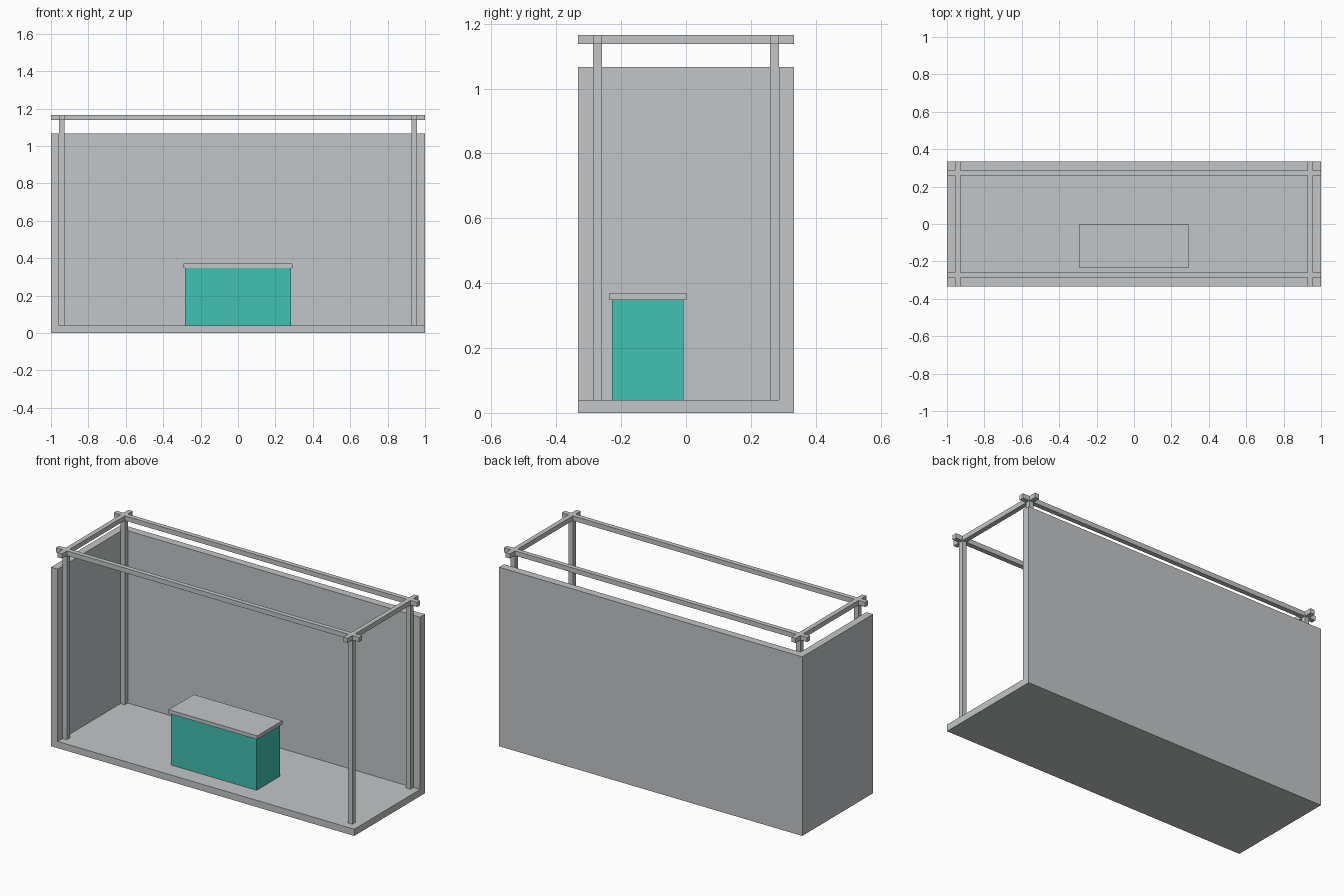
import bpy

cube = bpy.data.objects.get("Cube")
if cube:
    bpy.data.objects.remove(cube, do_unlink=True)


def material(name, rgb):
    mat = bpy.data.materials.new(name)
    mat.use_nodes = True
    mat.diffuse_color = (*rgb, 1)
    mat.node_tree.nodes["Principled BSDF"].inputs["Base Color"].default_value = (*rgb, 1)
    return mat


def box(name, mat, x, y, z):
    """Box spanning the given (low, high) range on each axis."""
    spans = (x, y, z)
    bpy.ops.mesh.primitive_cube_add(size=1, location=[(a + b) / 2 for a, b in spans])
    obj = bpy.context.object
    obj.name = name
    for v in obj.data.vertices:
        v.co = [c * (b - a) for c, (a, b) in zip(v.co, spans)]
    obj.data.materials.append(mat)
    return obj


grey = material("light grey", (0.54, 0.56, 0.57))
teal = material("teal", (0.052, 0.535, 0.455))

half_x, half_y = 1.0, 0.333
wall_x, wall_y = 0.956, 0.287   # inner wall faces
bar = 0.028                     # frame bar thickness
floor_top, wall_top = 0.04, 1.067
beam_low, beam_high = 1.138, 1.166

# Floor and the two walls
box("floor", grey, (-wall_x, half_x), (-half_y, wall_y), (0, floor_top))
box("back_wall", grey, (-half_x, half_x), (wall_y, half_y), (0, wall_top))
box("side_wall", grey, (-half_x, -wall_x), (-half_y, wall_y), (0, wall_top))


def bar_span(side, outer):
    return tuple(sorted((side * outer, side * (outer - bar))))


# Overhead frame: four posts and crossing beams
for sx, x_name in ((-1, "right"), (1, "left")):
    xs = bar_span(sx, wall_x)
    box(f"{x_name}_beam", grey, xs, (-half_y, half_y), (beam_low, beam_high))
    for sy, y_name in ((-1, "front"), (1, "back")):
        box(f"{y_name}_{x_name}_post", grey, xs, bar_span(sy, wall_y), (floor_top, beam_low))
for sy, y_name in ((-1, "front"), (1, "back")):
    box(f"{y_name}_beam", grey, (-half_x, half_x), bar_span(sy, wall_y), (beam_low, beam_high))

# Counter with an overhanging top
box("counter_body", teal, (-0.283, 0.283), (-0.228, -0.007), (floor_top, 0.348))
box("counter_top", grey, (-0.292, 0.292), (-0.236, 0.001), (0.348, 0.37))
